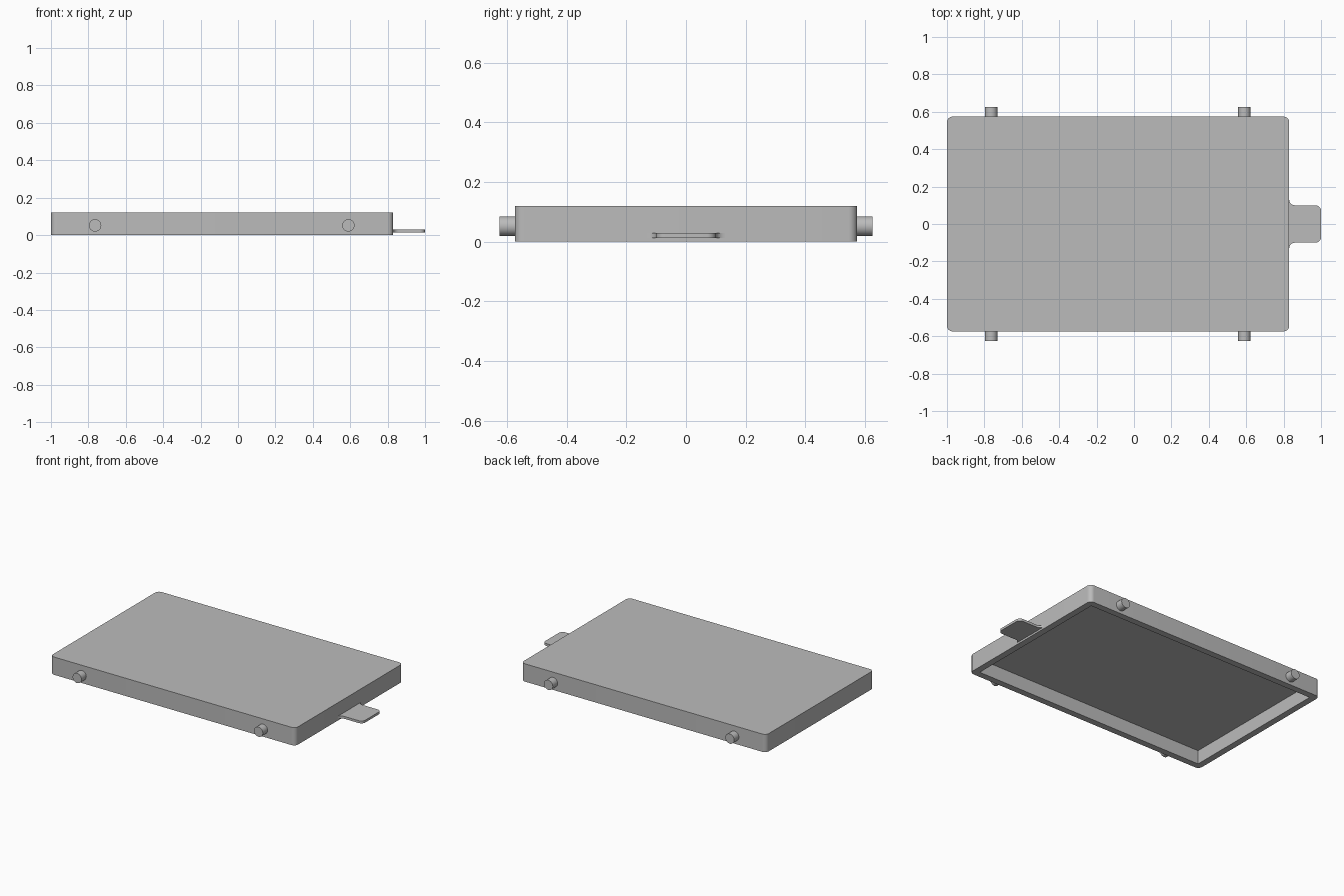
import bpy, bmesh
from math import sin, cos, pi, radians
from mathutils import Matrix, Vector

cube = bpy.data.objects.get("Cube")
if cube:
    bpy.data.objects.remove(cube, do_unlink=True)

grey = bpy.data.materials.new("plain_grey")
grey.use_nodes = True
colour = (0.5, 0.5, 0.5, 1)
grey.diffuse_color = colour
grey.node_tree.nodes["Principled BSDF"].inputs["Base Color"].default_value = colour

X_MIN, X_MAX, HALF_Y, HEIGHT = -1.0, 0.83, 0.574, 0.12
RIM, RECESS = 0.062, 0.093


def finish(bm, name):
    bmesh.ops.recalc_face_normals(bm, faces=bm.faces)
    mesh = bpy.data.meshes.new(name)
    bm.to_mesh(mesh)
    bm.free()
    mesh.materials.append(grey)
    obj = bpy.data.objects.new(name, mesh)
    bpy.context.collection.objects.link(obj)
    bpy.ops.object.select_all(action='DESELECT')
    obj.select_set(True)
    bpy.context.view_layer.objects.active = obj
    bpy.ops.object.shade_smooth_by_angle(angle=radians(35))
    return obj


def arc(cx, cy, r, start, end, steps=8):
    angles = [radians(start + (end - start) * i / steps) for i in range(steps + 1)]
    return [(cx + r * cos(a), cy + r * sin(a)) for a in angles]


# Tray: a shallow box, hollowed from below, with rounded outer corners
bm = bmesh.new()
size = Vector((X_MAX - X_MIN, HALF_Y * 2, HEIGHT))
centre = Vector(((X_MAX + X_MIN) / 2, 0, HEIGHT / 2))
bmesh.ops.create_cube(bm, size=1, matrix=Matrix.Translation(centre) @ Matrix.Diagonal(size.to_4d()))
corners = [e for e in bm.edges if abs(e.verts[0].co.z - e.verts[1].co.z) > HEIGHT / 2]
bottom = min(bm.faces, key=lambda f: f.calc_center_median().z)
bmesh.ops.inset_individual(bm, faces=[bottom], thickness=RIM)
hollow = bmesh.ops.extrude_discrete_faces(bm, faces=[bottom])["faces"]
bmesh.ops.translate(bm, vec=(0, 0, RECESS), verts=hollow[0].verts)
bmesh.ops.bevel(bm, geom=corners, offset=0.03, segments=8, profile=0.5, affect='EDGES')
finish(bm, "tray")

# Pull tab: rounded tip, flared where it meets the tray
half = arc(X_MAX + 0.03, -0.13, 0.03, 180, 90) + arc(0.97, -0.07, 0.03, -90, 0)
outline = half + [(x, -y) for x, y in reversed(half)]
bm = bmesh.new()
face = bm.faces.new([bm.verts.new((x, y, 0.013)) for x, y in outline])
top = bmesh.ops.extrude_face_region(bm, geom=[face])["geom"]
bmesh.ops.translate(bm, vec=(0, 0, 0.016), verts=[v for v in top if isinstance(v, bmesh.types.BMVert)])
finish(bm, "pull_tab")

# Guide pegs on both long sides
PEG_LENGTH = 0.07
for side, side_name in ((-1, "front"), (1, "back")):
    for x, end_name in ((-0.764, "right"), (0.59, "left")):
        bm = bmesh.new()
        place = Matrix.Translation((x, side * (0.625 - PEG_LENGTH / 2), 0.052))
        bmesh.ops.create_cone(bm, cap_ends=True, segments=32, radius1=0.033, radius2=0.033,
                              depth=PEG_LENGTH, matrix=place @ Matrix.Rotation(pi / 2, 4, 'X'))
        finish(bm, f"{side_name}_{end_name}_peg")
